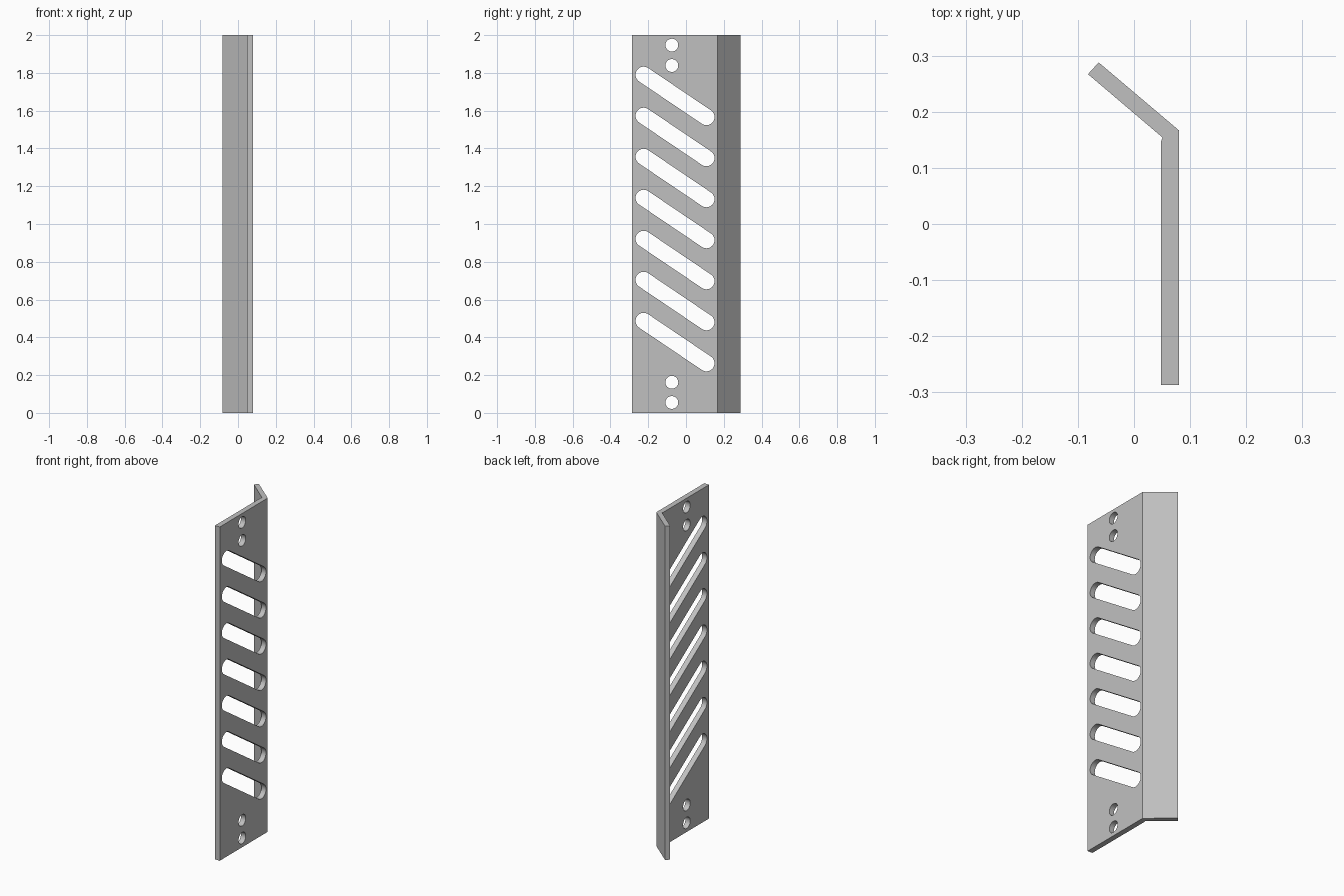
import bpy
import bmesh
import math

cube = bpy.data.objects.get("Cube")
if cube:
    bpy.data.objects.remove(cube, do_unlink=True)

HEIGHT = 2.0
FACE_X = 0.064          # middle of the flat web

grey = bpy.data.materials.new("plain grey")
grey.use_nodes = True
colour = (0.53, 0.53, 0.53, 1)
grey.diffuse_color = colour
grey.node_tree.nodes["Principled BSDF"].inputs["Base Color"].default_value = colour


def prism(name, outline, offset):
    """Extrude a closed 3D outline along an offset vector."""
    bm = bmesh.new()
    face = bm.faces.new([bm.verts.new(p) for p in outline])
    result = bmesh.ops.extrude_face_region(bm, geom=[face])
    moved = [v for v in result["geom"] if isinstance(v, bmesh.types.BMVert)]
    bmesh.ops.translate(bm, verts=moved, vec=offset)
    bmesh.ops.recalc_face_normals(bm, faces=bm.faces)
    mesh = bpy.data.meshes.new(name)
    bm.to_mesh(mesh)
    bm.free()
    mesh.materials.append(grey)
    obj = bpy.data.objects.new(name, mesh)
    bpy.context.collection.objects.link(obj)
    return obj


def slot_cutter(start, end, radius, steps=16):
    """Round-ended cutter through the web; equal ends give a round hole."""
    heading = math.atan2(end[1] - start[1], end[0] - start[0])
    points = []
    for (y, z), turn in ((end, -math.pi / 2), (start, math.pi / 2)):
        last = steps if start != end else steps - 1
        for i in range(last + 1):
            a = heading + turn + math.pi * i / steps
            points.append((FACE_X - 0.026, y + radius * math.cos(a),
                           z + radius * math.sin(a)))
    cutter = prism("cutter", points, (0.06, 0, 0))
    cutter.hide_render = True
    return cutter


# Bent plate: flat web with an angled flange and a small inner bend relief
profile = [(0.08, -0.287), (0.08, 0.167), (-0.063, 0.288), (-0.082, 0.267),
           (0.051, 0.154), (0.048, 0.147), (0.048, -0.287)]
plate = prism("bent_plate", [(x, y, 0) for x, y in profile], (0, 0, HEIGHT))

# Slanted slots
cutters = []
for i in range(7):
    drop = 0.2172 * i
    cutters.append(slot_cutter((-0.224, 1.790 - drop), (0.108, 1.566 - drop), 0.043))

# Mounting holes, in pairs at both ends
for z in (0.055, 0.162, 1.839, 1.947):
    cutters.append(slot_cutter((-0.075, z), (-0.075, z), 0.034))

for cutter in cutters:
    mod = plate.modifiers.new("cut", "BOOLEAN")
    mod.operation = "DIFFERENCE"
    mod.solver = "EXACT"
    mod.object = cutter

# Bake the cuts, then drop the cutters
bpy.context.view_layer.objects.active = plate
plate.select_set(True)
for mod in list(plate.modifiers):
    bpy.ops.object.modifier_apply(modifier=mod.name)
for cutter in cutters:
    bpy.data.objects.remove(cutter, do_unlink=True)

bpy.ops.object.shade_smooth_by_angle(angle=math.radians(25))
